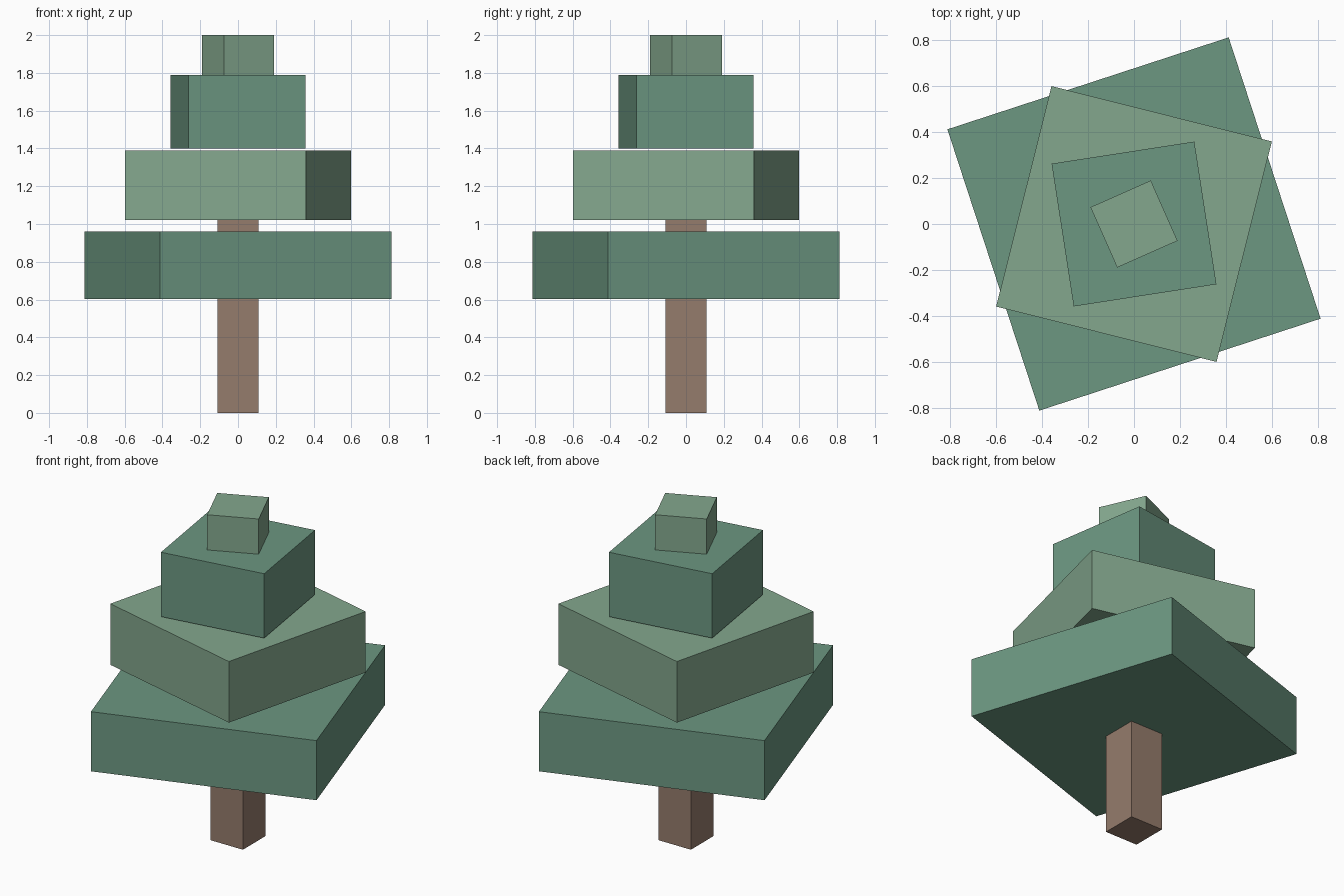
import bpy
import bmesh
from math import radians
from mathutils import Matrix

if "Cube" in bpy.data.objects:
    bpy.data.objects.remove(bpy.data.objects["Cube"])


def material(name, rgb):
    mat = bpy.data.materials.new(name)
    mat.diffuse_color = (*rgb, 1)
    mat.use_nodes = True
    mat.node_tree.nodes["Principled BSDF"].inputs["Base Color"].default_value = mat.diffuse_color
    return mat


def block(name, width, z0, z1, angle, mat):
    """Square block between two heights, turned about z."""
    bm = bmesh.new()
    bmesh.ops.create_cube(bm, size=1, matrix=Matrix.Diagonal((width, width, z1 - z0, 1)))
    mesh = bpy.data.meshes.new(name)
    bm.to_mesh(mesh)
    bm.free()
    mesh.materials.append(mat)
    obj = bpy.data.objects.new(name, mesh)
    obj.location.z = (z0 + z1) / 2
    obj.rotation_euler.z = radians(angle)
    bpy.context.collection.objects.link(obj)


bark = material("bark", (0.30, 0.20, 0.15))
dark = material("dark_green", (0.15, 0.31, 0.22))
light = material("light_green", (0.23, 0.39, 0.27))

# Trunk, ending inside the second tier
block("trunk", 0.217, 0.0, 1.2, 0, bark)

# Foliage tiers, each turned differently
tiers = [
    (1.287, 0.602, 0.961, 18.1, dark),
    (0.988, 1.02, 1.388, -14.1, light),
    (0.628, 1.40, 1.788, 8.8, dark),
    (0.287, 1.788, 2.0, 23.9, light),
]
for i, (width, z0, z1, angle, mat) in enumerate(tiers, 1):
    block(f"foliage_tier_{i}", width, z0, z1, angle, mat)
